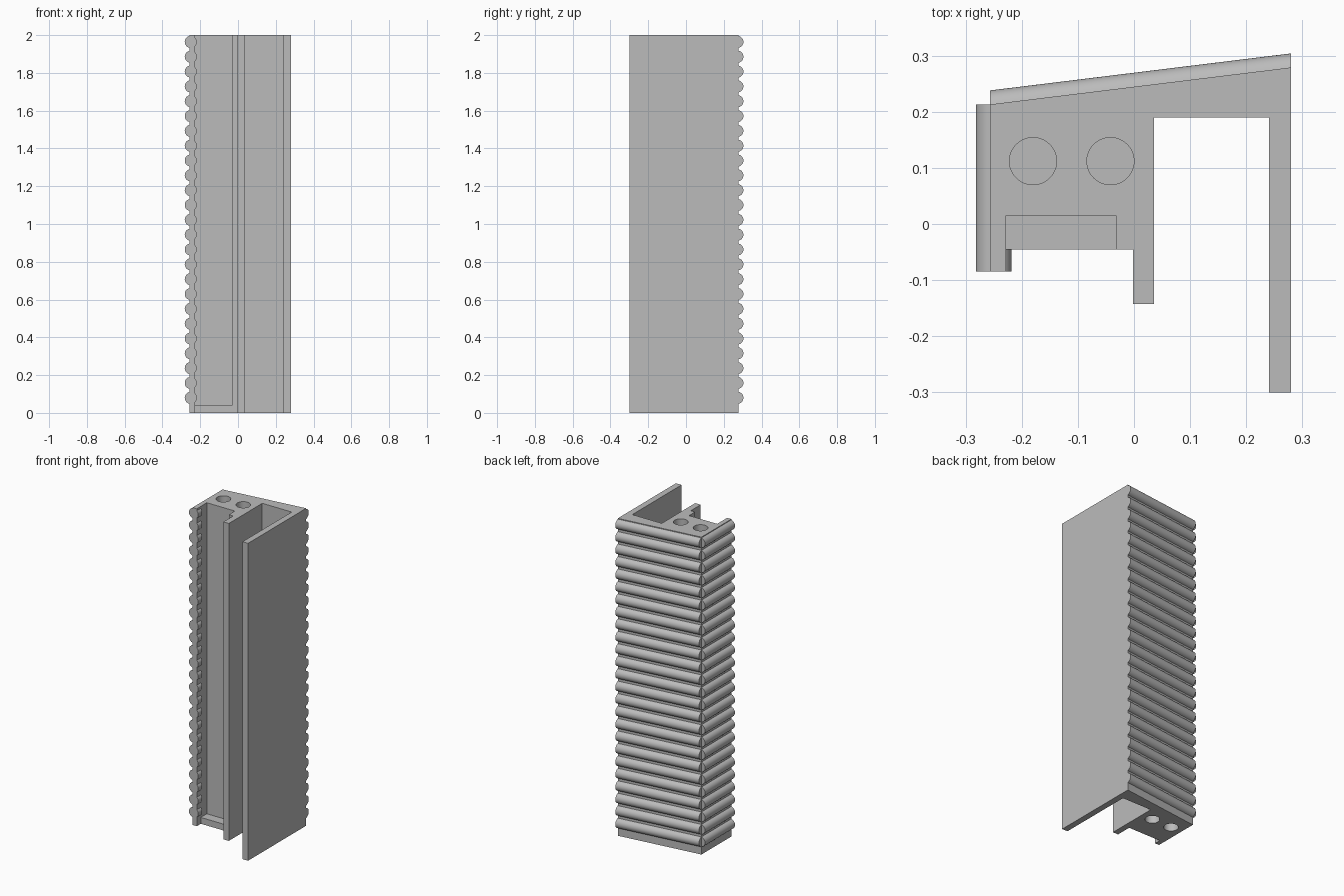
import bpy, bmesh, math
from mathutils import Vector

cube = bpy.data.objects.get("Cube")
if cube:
    bpy.data.objects.remove(cube, do_unlink=True)

grey = bpy.data.materials.new("plain grey")
grey.use_nodes = True
GREY = (0.5, 0.5, 0.5, 1)
grey.diffuse_color = GREY
grey.node_tree.nodes["Principled BSDF"].inputs["Base Color"].default_value = GREY


def sweep(bm, ring, vector):
    """Add a closed solid: a ring of points pushed along a vector."""
    start = [bm.verts.new(p) for p in ring]
    end = [bm.verts.new(Vector(p) + Vector(vector)) for p in ring]
    bm.faces.new(start)
    bm.faces.new(end[::-1])
    for i in range(len(ring)):
        j = (i + 1) % len(ring)
        bm.faces.new((start[i], end[i], end[j], start[j]))


def make(name, solids):
    """Make one object from a list of (ring, vector) solids."""
    bm = bmesh.new()
    for ring, vector in solids:
        sweep(bm, ring, vector)
    bmesh.ops.recalc_face_normals(bm, faces=bm.faces)
    mesh = bpy.data.meshes.new(name)
    bm.to_mesh(mesh)
    bm.free()
    mesh.materials.append(grey)
    obj = bpy.data.objects.new(name, mesh)
    bpy.context.collection.objects.link(obj)
    return obj


def smooth(obj):
    bpy.ops.object.select_all(action='DESELECT')
    obj.select_set(True)
    bpy.context.view_layer.objects.active = obj
    bpy.ops.object.shade_smooth_by_angle(angle=math.radians(35))


def circle(x, y, z, r, n=48):
    return [(x + r * math.cos(math.tau * i / n), y + r * math.sin(math.tau * i / n), z)
            for i in range(n)]


HEIGHT = 2.0
LEFT, INNER, RIGHT = -0.257, -0.228, 0.28
FRONT, STEP = -0.085, -0.045
BACK_A, BACK_B = 0.213, 0.279

# Main column: one plan outline raised to full height
outline = [(LEFT, FRONT), (INNER, FRONT), (INNER, STEP), (-0.002, STEP), (-0.002, -0.143),
           (0.036, -0.143), (0.036, 0.19), (0.241, 0.19), (0.241, -0.3), (RIGHT, -0.3),
           (RIGHT, BACK_B), (LEFT, BACK_A)]
column = make("column", [([(x, y, 0) for x, y in outline], (0, 0, HEIGHT))])

# Front pocket, and round sockets in both ends
x1, y0, y1, floor = -0.032, -0.07, 0.015, 0.04
pocket = [(INNER, y0, floor), (x1, y0, floor), (x1, y1, floor), (INNER, y1, floor)]
depth = 0.4
cuts = [("pocket_cutter", [(pocket, (0, 0, HEIGHT))])]
for x in (-0.18, -0.042):
    for z in (-0.1, HEIGHT + 0.1 - depth):
        cuts.append(("socket_cutter", [(circle(x, 0.112, z, 0.042), (0, 0, depth))]))
bpy.context.view_layer.objects.active = column
for name, solids in cuts:
    cutter = make(name, solids)
    cutter.hide_render = True
    mod = column.modifiers.new(name, 'BOOLEAN')
    mod.operation = 'DIFFERENCE'
    mod.solver = 'EXACT'
    mod.object = cutter
    bpy.ops.object.modifier_apply(modifier=mod.name)
    bpy.data.objects.remove(cutter, do_unlink=True)
smooth(column)

# Horizontal ribs: round segments standing out of the walls
RADIUS = 0.032


def segment(rise, n=16):
    """Arc points as (distance out of the wall, height)."""
    a = math.acos((RADIUS - rise) / RADIUS)
    angles = [-a + 2 * a * i / n for i in range(n + 1)]
    return [(RADIUS * math.cos(t) - RADIUS + rise, RADIUS * math.sin(t)) for t in angles]


side, back, inner = [], [], []
for i in range(25):
    z = 0.08 + 0.0785 * i
    big, small = segment(0.025), segment(0.01)
    side.append(([(LEFT - d, FRONT, z + h) for d, h in big], (0, BACK_A - FRONT, 0)))
    back.append(([(LEFT, BACK_A + d, z + h) for d, h in big],
                 (RIGHT - LEFT, BACK_B - BACK_A, 0)))
    inner.append(([(INNER + d, FRONT, z + h) for d, h in small], (0, STEP - FRONT, 0)))

for name, solids in (("side_ribs", side), ("back_ribs", back), ("inner_lip_ribs", inner)):
    smooth(make(name, solids))
